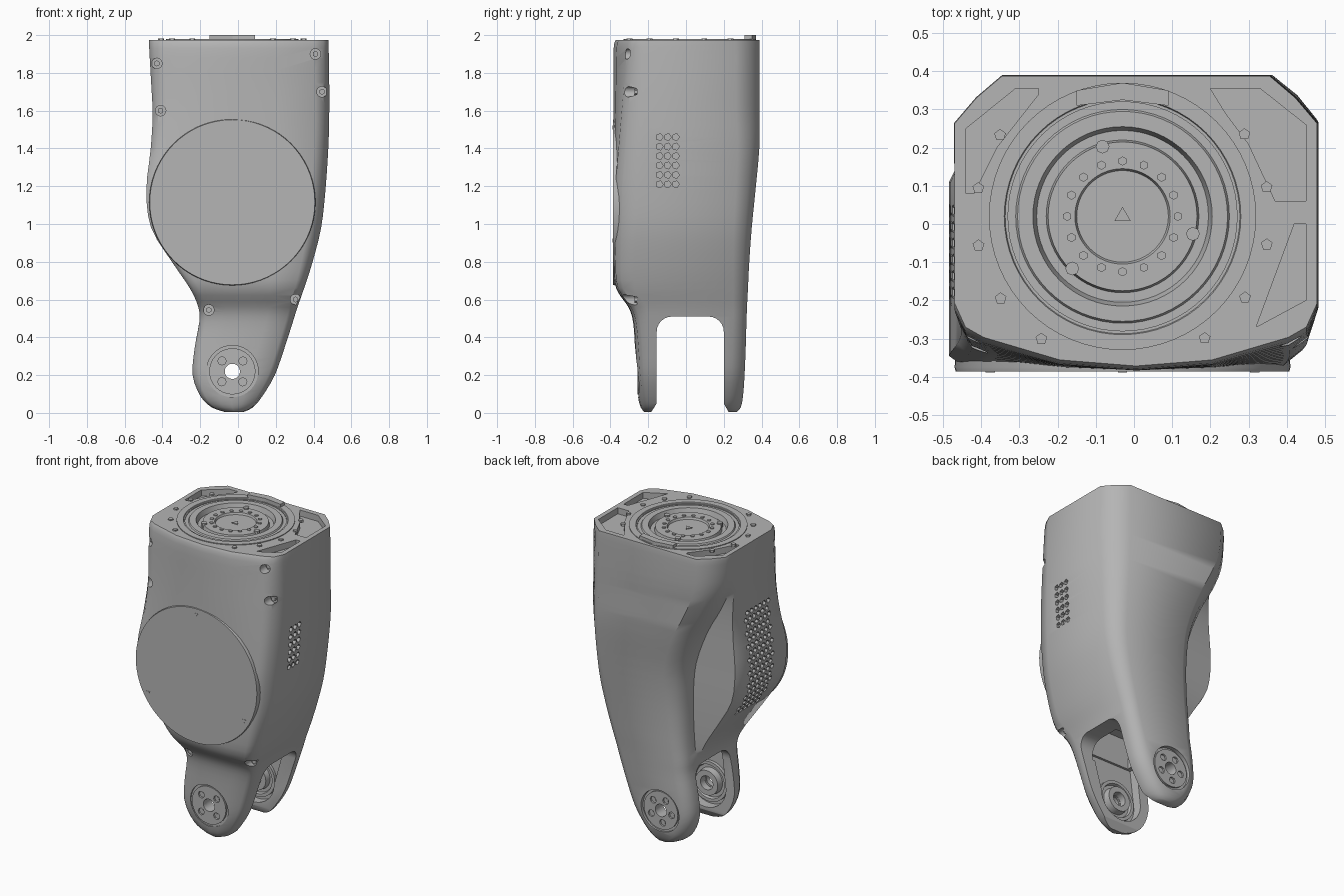
import bpy, bmesh, math
from mathutils import Matrix, Vector

cube = bpy.data.objects.get("Cube")
if cube:
    bpy.data.objects.remove(cube)

grey = bpy.data.materials.new("satin grey")
grey.use_nodes = True
tone = (0.46, 0.46, 0.46, 1)
grey.diffuse_color = tone
grey.node_tree.nodes["Principled BSDF"].inputs["Base Color"].default_value = tone

AXES = {"X": Vector((1, 0, 0)), "Y": Vector((0, 1, 0)), "Z": Vector((0, 0, 1))}


def finish(name, bm):
    bmesh.ops.recalc_face_normals(bm, faces=bm.faces)
    mesh = bpy.data.meshes.new(name)
    bm.to_mesh(mesh)
    bm.free()
    mesh.materials.append(grey)
    obj = bpy.data.objects.new(name, mesh)
    bpy.context.collection.objects.link(obj)
    return obj


def activate(obj):
    bpy.ops.object.select_all(action="DESELECT")
    obj.select_set(True)
    bpy.context.view_layer.objects.active = obj


def smooth(obj, angle=30):
    activate(obj)
    bpy.ops.object.shade_smooth_by_angle(angle=math.radians(angle))
    return obj


def bridge(bm, rings, caps=True):
    for a, b in zip(rings, rings[1:]):
        for i in range(len(a)):
            j = (i + 1) % len(a)
            bm.faces.new((a[i], a[j], b[j], b[i]))
    if caps:
        bm.faces.new(rings[0])
        bm.faces.new(rings[-1])


def place(a, b, h, axis):
    return {"X": (h, a, b), "Y": (a, h, b), "Z": (a, b, h)}[axis]


def prism(name, pts, lo, hi, axis):
    bm = bmesh.new()
    bridge(bm, [[bm.verts.new(place(a, b, h, axis)) for a, b in pts] for h in (lo, hi)])
    return finish(name, bm)


def pegs(name, spots, r, depth, axis, sides=16):
    """Many cylinders in one mesh, centred on the spots."""
    bm = bmesh.new()
    turn = AXES["Z"].rotation_difference(AXES[axis]).to_matrix().to_4x4()
    for s in spots:
        bmesh.ops.create_cone(bm, cap_ends=True, segments=sides, radius1=r, radius2=r,
                              depth=depth, matrix=Matrix.Translation(s) @ turn)
    return finish(name, bm)


def circle(n, r, a, b, h, axis, start=0.0):
    angles = [start + math.tau * i / n for i in range(n)]
    return [place(a + r * math.cos(t), b + r * math.sin(t), h, axis) for t in angles]


def lathe(name, profile, a, b, axis, sides=64, tube=False):
    """Revolve (radius, height) pairs around an axis; a tube closes on itself."""
    bm = bmesh.new()
    rings = [[bm.verts.new(p) for p in circle(sides, r, a, b, h, axis)] for r, h in profile]
    if tube:
        rings.append(rings[0])
    bridge(bm, rings, caps=not tube)
    return smooth(finish(name, bm))


def cut(target, cutter):
    cutter.hide_render = True
    mod = target.modifiers.new("cut", "BOOLEAN")
    mod.operation, mod.solver, mod.object = "DIFFERENCE", "EXACT", cutter
    activate(target)
    bpy.ops.object.modifier_apply(modifier=mod.name)
    bpy.data.objects.remove(cutter)


# Body stations: height, left, right, rear-left edge, front, back
STATIONS = [
    (0.005, -.07, .03, -.07, -.22, .27), (.03, -.14, .08, -.14, -.24, .29),
    (.09, -.2, .13, -.2, -.255, .302), (.2, -.24, .195, -.24, -.265, .31),
    (.34, -.23, .245, -.23, -.27, .316), (.48, -.205, .29, -.205, -.28, .32),
    (.56, -.21, .315, -.2, -.305, .323), (.66, -.255, .35, -.19, -.37, .328),
    (.8, -.35, .395, -.182, -.383, .335), (.98, -.46, .44, -.18, -.383, .348),
    (1.18, -.485, .463, -.2, -.383, .368), (1.4, -.462, .478, -.28, -.383, .388),
    (1.58, -.452, .483, -.38, -.383, .39), (1.75, -.46, .483, -.45, -.383, .39),
    (1.93, -.47, .48, -.47, -.383, .39), (1.975, -.47, .48, -.47, -.372, .388)]


def spline(p, q, r, s, t):
    return [b + (c - a) * t / 2 + (2 * a - 5 * b + 4 * c - d) * t * t / 2
            + (3 * b - a - 3 * c + d) * t ** 3 / 2 for a, b, c, d in zip(p, q, r, s)]


def section(z, xl, xr, xb, yf, yb):
    mid, half = (xl + xr) / 2, (xr - xl) / 2
    high = min(max((z - .5) / 1.1, 0), 1)
    flare = .12 + .88 * max(0, (z - 1.2) / .775) + .25 * max(0, 1 - z / .7)
    corner = min(.07 + .055 * high, half * .6)
    bulge = corner * (.34 + .12 * high)
    left, right = .02 + .145 * flare, .09 + .075 * high
    near, inner = .075 * flare, .016 * flare
    ease_l, ease_r = [near + .3 * max(d - near, 0) for d in (left, right)]
    pts = [(mid + f * half, yf + d) for f, d in
           ((-1, max(left, near)), (-.94, ease_l), (-.84, near), (-.42, inner), (0, 0),
            (.42, inner), (.84, near), (.94, ease_r), (1, right))]
    pts += [(xr, yb - corner), (xr - bulge, yb - bulge), (xr - corner, yb),
            (xb + corner, yb), (xb + bulge, yb - bulge), (xb, yb - corner),
            (xb, .18), (xl + .08 * (xb - xl), .155), (xl, .11)]
    return [(x, y, z) for x, y in pts]


def left_edge(z):
    for a, b in zip(STATIONS, STATIONS[1:]):
        if a[0] <= z <= b[0]:
            return a[1] + (b[1] - a[1]) * (z - a[0]) / (b[0] - a[0])


bm = bmesh.new()
rows, last = [], len(STATIONS) - 1
for i in range(last):
    near = [STATIONS[min(max(i + k, 0), last)] for k in (-1, 0, 1, 2)]
    rows += [section(*spline(*near, t / 3)) for t in range(3)]
rows.append(section(*STATIONS[-1]))
bridge(bm, [[bm.verts.new(p) for p in row] for row in rows])
body = finish("link_body", bm)

HX, HZ = -.03, .22      # lower joint
TX, TY = -.03, .02      # upper joint

# Fork slot with rounded ceiling and eased tips
slot = [(-.155, .05), (-.2, -.02), (.24, -.02), (.2, .05)]
for cy, start in ((.12, 0), (-.075, 90)):
    for k in range(7):
        a = math.radians(start + k * 15)
        slot.append((cy + .08 * math.cos(a), .43 + .08 * math.sin(a)))
cut(body, prism("slot_cutter", slot, -1, 1, "X"))

# Inner leg pockets and wiring cavity
pocket = [(HX + .15 * math.cos(a), HZ + .15 * math.sin(a))
          for a in (math.pi + math.pi * k / 16 for k in range(17))]
pocket += [(.19, .47), (-.15, .47)]
cut(body, prism("front_pocket_cutter", pocket, -.215, -.1, "Y"))
cut(body, prism("rear_pocket_cutter", pocket, .15, .255, "Y"))
cut(body, prism("cavity_cutter", [(-.12, .4), (.19, .4), (.19, .66), (-.12, .66)], -.2, .06, "Y"))

# Recessed outer hub faces with an axle hole through each leg
for y, side, count in ((-.245, -1, 4), (.29, 1, 5)):
    cut(body, pegs("hub_cutter", [(HX, y + side * .1, HZ)], .137, .2, "Y", 40))
    cut(body, pegs("axle_cutter", [(HX, y, HZ)], .043, .25, "Y", 24))
    back, face = y - side * .02, y + side * .012
    hub = lathe("hub_cap", [(.04, back), (.122, back), (.122, face), (.04, face)], HX, HZ, "Y", tube=True)
    cut(hub, pegs("hub_hole_cutter", circle(count, .078, HX, HZ, face, "Y", .78), .022, .04, "Y", 8))
    pegs("hub_screws", circle(count, .078, HX, HZ, y - side * .005, "Y", .78), .013, .014, "Y", 6)

# Inner bearing rings
for wall, tip in ((-.217, -.17), (.257, .215)):
    step, floor = (wall + tip) / 2, wall * .98
    lathe("bearing_ring", [(.045, wall), (.13, wall), (.13, step), (.11, step), (.105, floor),
                           (.085, floor), (.08, tip), (.045, tip)], HX, HZ, "Y", 40, tube=True)

# Countersunk shell screws
screws = [(-.43, 1.85), (-.41, 1.6), (.41, 1.9), (.445, 1.7), (.305, .6), (-.155, .545)]
cut(body, pegs("screw_cutter", [(x, -.36, z) for x, z in screws], .028, .2, "Y"))
pegs("shell_screws", [(x, -.262, z) for x, z in screws], .016, .02, "Y", 6)

# Side ventilation grille following the housing edge
cells = []
for row in range(17):
    z = .84 + row * .042
    for col in range(6):
        cells.append((left_edge(z), -.2 + col * .043 + (row % 2) * .02, z))
cut(body, pegs("grille_cutter", cells, .017, .05, "X", 6))

# Small vents on the opposite flank
vents = [(.475, -.14 + c * .043, 1.21 + r * .05) for r in range(6) for c in range(3)]
cut(body, pegs("vent_cutter", vents, .019, .05, "X", 5))

# Corner pockets and flange well in the top face
for pts in ([(.2, .355), (.33, .355), (.45, .26), (.45, .06), (.37, .06), (.3, .21), (.24, .29)],
            [(-.25, .355), (-.31, .355), (-.44, .25), (-.44, .08), (-.42, .08), (-.36, .2), (-.25, .34)],
            [(.32, -.27), (.45, -.2), (.45, 0), (.42, 0)]):
    cut(body, prism("top_pocket_cutter", pts, 1.935, 2.1, "Z"))
cut(body, pegs("flange_cutter", [(TX, TY, 2)], .3, .16, "Z", 64))
smooth(body, 42)

# Motor cover on the front
CX, CZ = -.03, 1.115
lathe("motor_cover", [(.43, -.25), (.44, -.375), (.437, -.387), (0.001, -.387)], CX, CZ, "Y", 72)
pegs("cover_screws", circle(3, .4, CX, CZ, -.387, "Y", math.pi / 2), .014, .004, "Y", 3)

# Stepped upper flange
lathe("top_flange", [(.29, 1.93), (.35, 1.97), (.35, 1.98), (.31, 1.98), (.305, 1.97), (.28, 1.97),
                     (.275, 1.978), (.235, 1.978), (.225, 1.945), (.2, 1.945), (.195, 1.968),
                     (.125, 1.968), (.12, 1.955), (.001, 1.955)], TX, TY, "Z")
pegs("flange_bolts", circle(16, .145, TX, TY, 1.967, "Z"), .012, .014, "Z", 6)
pegs("dowel_pins", circle(3, .19, TX, TY, 1.96, "Z", 1.85), .018, .034, "Z", 8)
rim = [p for p in circle(16, .385, TX, TY, 1.975, "Z", .2) if -.32 < p[1] < .3]
pegs("rim_bolts", rim, .016, .016, "Z", 5)
pegs("centre_mark", [(TX, TY, 1.956)], .025, .008, "Z", 3)

# Connector block at the back of the flange
prism("connector_block", [(-.15, .31), (-.03, .325), (.09, .31), (.09, .35), (-.03, .37), (-.15, .35)],
      1.96, 2, "Z")
